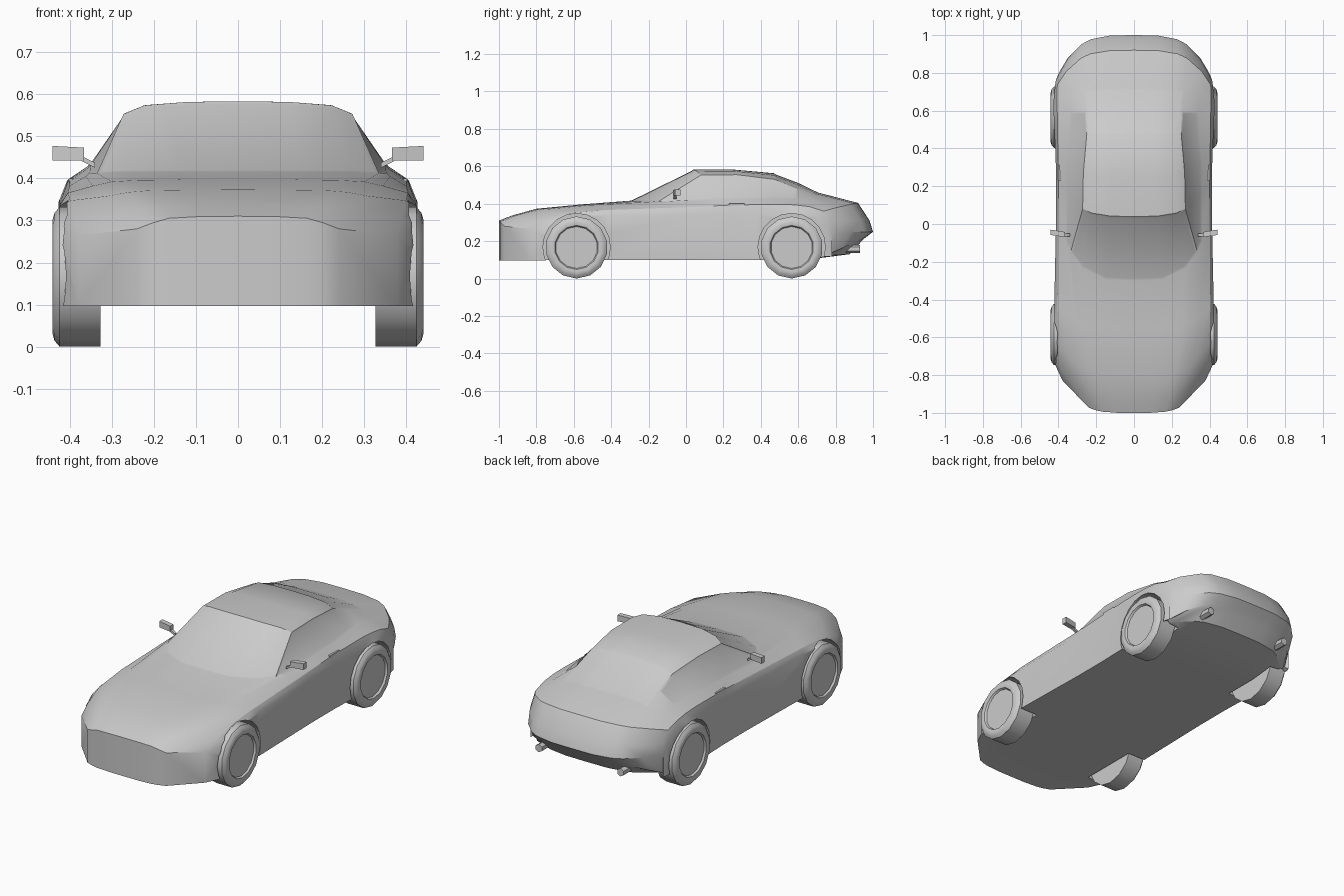
import bpy, bmesh, math
from mathutils import Vector

if "Cube" in bpy.data.objects:
    bpy.data.objects.remove(bpy.data.objects["Cube"])


def add_object(bm, name, mirror=True):
    """Turn a right-hand-side bmesh into an object, mirrored across x = 0."""
    bmesh.ops.recalc_face_normals(bm, faces=bm.faces[:])
    mesh = bpy.data.meshes.new(name)
    bm.to_mesh(mesh)
    bm.free()
    ob = bpy.data.objects.new(name, mesh)
    bpy.context.collection.objects.link(ob)
    if mirror:
        m = ob.modifiers.new("mirror", 'MIRROR')
        m.use_clip = True
        m.merge_threshold = 0.0005
    return ob


def finish(ob, angle=30):
    """Apply modifiers and shade smooth with sharp creases."""
    bpy.ops.object.select_all(action='DESELECT')
    ob.select_set(True)
    bpy.context.view_layer.objects.active = ob
    for m in list(ob.modifiers):
        bpy.ops.object.modifier_apply(modifier=m.name)
    bpy.ops.object.shade_smooth_by_angle(angle=math.radians(angle))


def lathe_x(bm, profile, y, z, sides):
    """Spin (x, radius) points round an axle parallel to x, capping both ends."""
    rings = []
    for x, r in profile:
        rings.append([bm.verts.new((x, y + r * math.sin(2 * math.pi * k / sides),
                                    z + r * math.cos(2 * math.pi * k / sides)))
                      for k in range(sides)])
    for a, b in zip(rings, rings[1:]):
        for k in range(sides):
            n = (k + 1) % sides
            bm.faces.new((a[k], a[n], b[n], b[k]))
    bm.faces.new(rings[0])
    bm.faces.new(rings[-1])


def box(bm, lo, hi):
    res = bmesh.ops.create_cube(bm, size=1)
    lo, hi = Vector(lo), Vector(hi)
    for v in res['verts']:
        v.co = (lo + hi) / 2 + Vector(a * b for a, b in zip(v.co, hi - lo))
    return res['verts']


# Body stations, front to back:
# y centre, y side, half width, floor z, waist z, shoulder x z, roof edge x z, top z
STATIONS = [
    (-1.0, -.74, .42, .097, .24, .24, .28, .20, .295, .31),
    (-.93, -.69, .424, .10, .29, .27, .312, .23, .328, .337),
    (-.80, -.60, .426, .10, .33, .31, .358, .26, .367, .373),
    (-.55, -.42, .422, .10, .34, .345, .382, .30, .392, .397),
    (-.30, .05, .412, .10, .345, .362, .405, .335, .412, .416),
    (.04, .25, .412, .10, .345, .36, .422, .272, .553, .583),
    (.25, .38, .416, .10, .345, .36, .427, .268, .555, .583),
    (.47, .50, .422, .10, .345, .345, .43, .25, .530, .563),
    (.60, .58, .426, .10, .345, .34, .425, .255, .483, .514),
    (.72, .65, .426, .11, .34, .345, .412, .265, .436, .456),
    (.92, .71, .42, .13, .33, .36, .38, .28, .396, .404),
    (.98, .755, .415, .195, .29, .36, .308, .28, .310, .312),
    (1.0, .78, .407, .215, .24, .35, .247, .28, .249, .25),
]

# Body shell
bm = bmesh.new()
rings = []
for yc, ys, w, zb, zm, ws, zs, wr, zr, zt in STATIONS:
    h = zt - zr
    top = [(0, zt), (.45 * wr, zr + .95 * h), (.82 * wr, zr + .68 * h), (wr, zr),
           (ws, zs), (ws + .77 * (w - ws), zm + .61 * (zs - zm)), (w, zm)]

    def plan(x):
        return yc + (ys - yc) * (x / w) ** 4

    ring = [bm.verts.new((x, plan(x), z)) for x, z in top]
    for x, _ in reversed(top):
        y = plan(x) - (.045 if yc > .9 and x < w else 0)
        ring.append(bm.verts.new((x, y, zb + (min(zb, .118) - zb) * (x / w) ** 4)))
    rings.append(ring)
panel = {}
for s, (a, b) in enumerate(zip(rings, rings[1:])):
    for i in range(13):
        panel[s, i] = bm.faces.new((a[i], a[i + 1], b[i + 1], b[i]))
for r in (rings[0], rings[-1]):
    for i in range(6):
        bm.faces.new((r[i], r[i + 1], r[12 - i], r[13 - i]))
bmesh.ops.recalc_face_normals(bm, faces=bm.faces[:])

# Windscreen, rear window and side windows as shallow insets
for glass in ([panel[4, i] for i in range(3)],
              [panel[s, i] for s in (7, 8) for i in range(3)],
              [panel[s, 3] for s in (4, 5, 6, 7)]):
    bmesh.ops.inset_region(bm, faces=glass, thickness=.012, depth=-.003,
                           use_boundary=False, use_even_offset=True)
body = add_object(bm, "car_body")

# Wheels and the arches cut for them
WHEEL_R = .166
cutters = []
for name, y in (("front", -.585), ("rear", .565)):
    bm = bmesh.new()
    lathe_x(bm, [(.315, .18), (.55, .18)], y, WHEEL_R + .002, 20)
    cutter = add_object(bm, name + "_arch_cutter")
    cutter.hide_render = True
    cutters.append(cutter)
    cut = body.modifiers.new(name + "_arch", 'BOOLEAN')
    cut.operation = 'DIFFERENCE'
    cut.solver = 'EXACT'
    cut.object = cutter

    bm = bmesh.new()
    lathe_x(bm, [(.327, WHEEL_R), (.424, WHEEL_R), (.436, .152), (.441, .135),
                 (.438, .118), (.428, .112)], y, WHEEL_R, 14)
    finish(add_object(bm, name + "_wheels"))
finish(body)
for cutter in cutters:
    bpy.data.objects.remove(cutter)

# Wing mirrors: slim arm and swept-back housing
bm = bmesh.new()
for v in box(bm, (.34, -.066, .425), (.375, -.05, .437)):
    if v.co.x > .36:
        v.co.z += .018
for v in box(bm, (.366, -.07, .443), (.441, -.042, .477)):
    if v.co.x > .4:
        v.co.y += .012
    elif v.co.z > .46:
        v.co.z -= .004
finish(add_object(bm, "wing_mirrors"))

# Door handles
bm = bmesh.new()
box(bm, (.375, .23, .377), (.402, .312, .4))
finish(add_object(bm, "door_handles"))

# Exhaust tips: hexagonal pipes
bm = bmesh.new()
res = bmesh.ops.create_cone(bm, segments=6, radius1=.022, radius2=.022,
                            depth=.14, cap_ends=True)
for v in res['verts']:
    x, y, z = v.co
    v.co = (.25 + x, .86 + z, .158 + y)
finish(add_object(bm, "exhaust_tips"))
